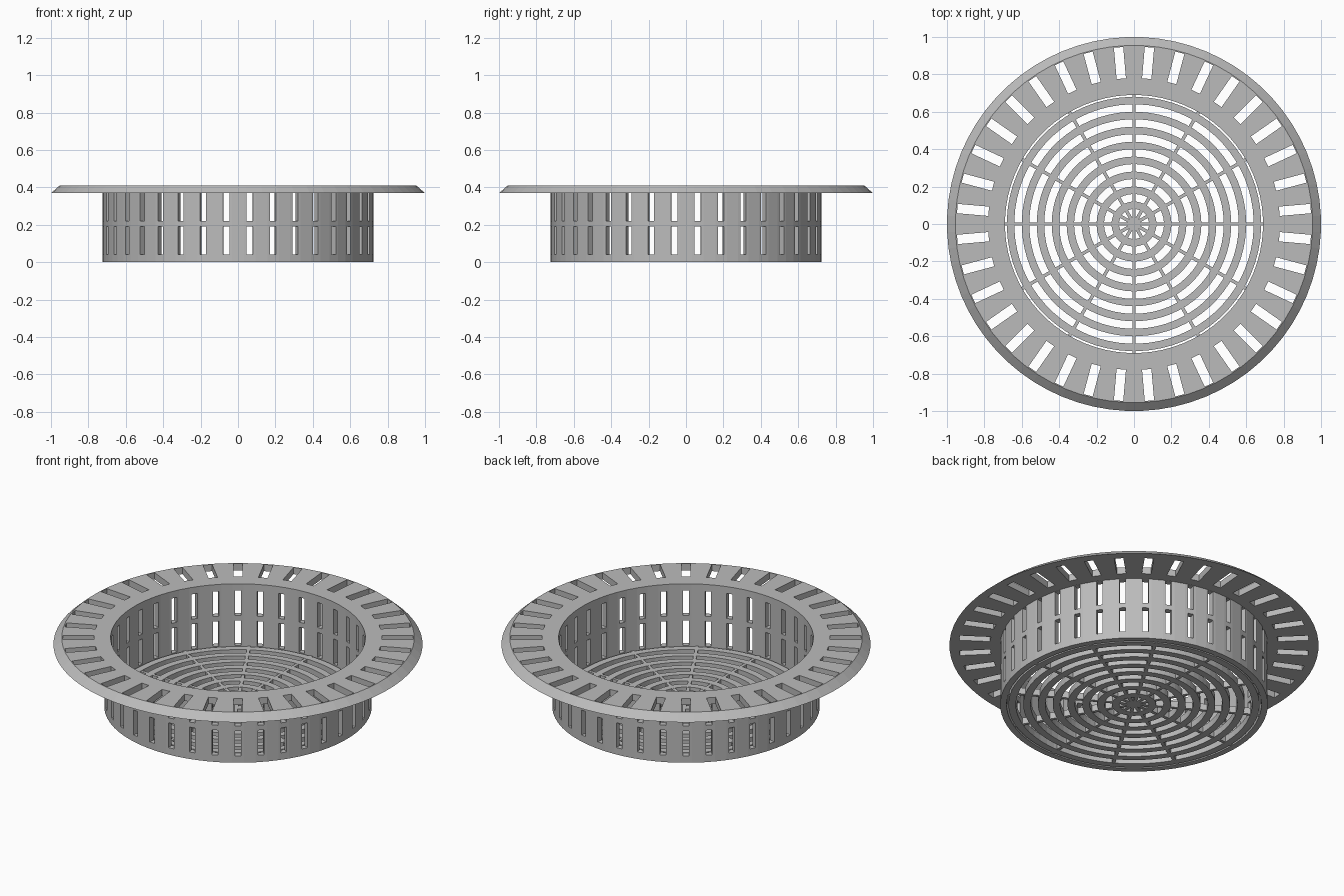
import bpy, bmesh, math
from mathutils import Matrix, Vector

cube = bpy.data.objects.get("Cube")
if cube:
    bpy.data.objects.remove(cube, do_unlink=True)

SEGMENTS = 72
WALL_IN, WALL_OUT = 0.69, 0.725
FLANGE_LOW, TOP = 0.37, 0.41
PLATE = 0.04

grey = bpy.data.materials.new("plain grey")
grey.use_nodes = True
grey.diffuse_color = (0.5, 0.5, 0.5, 1)
grey.node_tree.nodes["Principled BSDF"].inputs["Base Color"].default_value = (0.5, 0.5, 0.5, 1)


def make_object(name, bm):
    bmesh.ops.recalc_face_normals(bm, faces=bm.faces)
    mesh = bpy.data.meshes.new(name)
    bm.to_mesh(mesh)
    bm.free()
    mesh.materials.append(grey)
    obj = bpy.data.objects.new(name, mesh)
    bpy.context.collection.objects.link(obj)
    return obj


def lathe(bm, profile):
    """Revolve a closed (radius, height) profile about z."""
    rows = []
    for i in range(SEGMENTS):
        a = math.tau * (i + 0.5) / SEGMENTS
        rows.append([bm.verts.new((r * math.cos(a), r * math.sin(a), z)) for r, z in profile])
    n = len(profile)
    for i, row in enumerate(rows):
        nxt = rows[(i + 1) % SEGMENTS]
        for j in range(n):
            k = (j + 1) % n
            bm.faces.new((row[j], nxt[j], nxt[k], row[k]))


def radial_box(bm, angle, r0, r1, width, z0, z1):
    """Box lying along a radius."""
    place = (Matrix.Rotation(angle, 4, 'Z')
             @ Matrix.Translation(((r0 + r1) / 2, 0, (z0 + z1) / 2))
             @ Matrix.Diagonal((r1 - r0, width, z1 - z0, 1)))
    bmesh.ops.create_cube(bm, size=1, matrix=place)


# Basket wall and bevelled flange in one turned body
bm = bmesh.new()
lathe(bm, [(WALL_IN, 0), (WALL_OUT, 0), (WALL_OUT, FLANGE_LOW),
           (1, FLANGE_LOW), (0.955, TOP), (WALL_IN, TOP)])
body = make_object("flanged_wall", bm)

# Flange slots and two rows of wall windows
bm = bmesh.new()
for i in range(36):
    angle = math.radians(5 + 10 * i)
    radial_box(bm, angle, 0.78, 0.948, 0.05, 0.3, 0.5)
    radial_box(bm, angle, 0.65, 0.755, 0.033, 0.041, 0.19)
    radial_box(bm, angle, 0.65, 0.755, 0.033, 0.22, 0.369)
cutter = make_object("slot_cutter", bm)
cutter.hide_render = True

cut = body.modifiers.new("slots", 'BOOLEAN')
cut.operation = 'DIFFERENCE'
cut.solver = 'EXACT'
cut.object = cutter
bpy.context.view_layer.update()
graph = bpy.context.evaluated_depsgraph_get()
result = bpy.data.meshes.new_from_object(body.evaluated_get(graph))
body.modifiers.clear()
body.data = result
bpy.data.objects.remove(cutter, do_unlink=True)

# Concentric rings of the bottom grate
bm = bmesh.new()
for i in range(8):
    r = 0.08 + 0.08 * i
    lathe(bm, [(r, 0), (r + 0.04, 0), (r + 0.04, PLATE), (r, PLATE)])
make_object("grate_rings", bm)

# Spokes tying the rings to the wall
bm = bmesh.new()
for i in range(12):
    radial_box(bm, math.radians(30 * i), 0, 0.7, 0.018, 0.001, PLATE - 0.001)
make_object("grate_spokes", bm)
